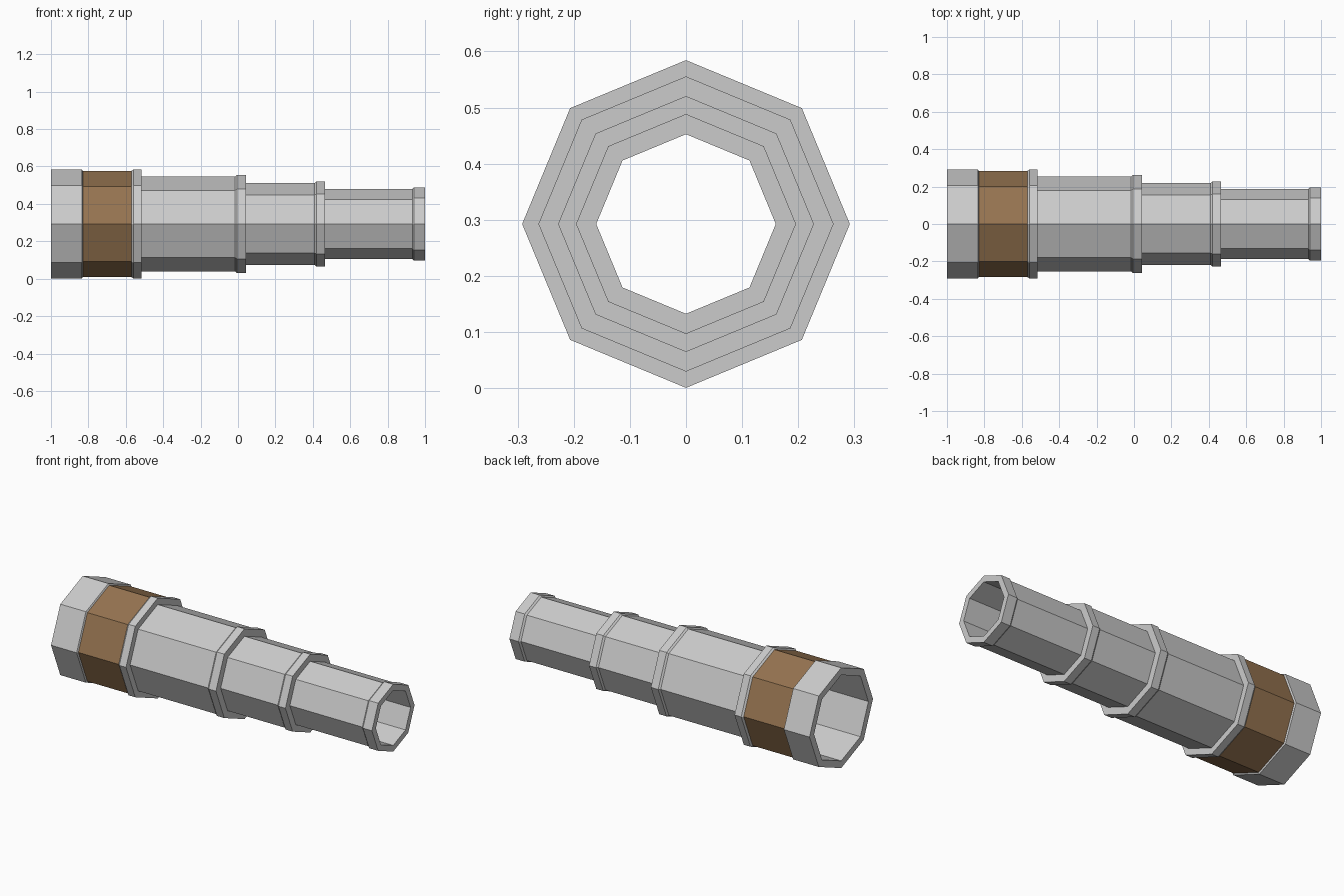
import bpy, bmesh, math

if "Cube" in bpy.data.objects:
    bpy.data.objects.remove(bpy.data.objects["Cube"])

SIDES = 8
AXIS_Z = 0.2925
WALL = 0.03


def material(name, rgb):
    m = bpy.data.materials.new(name)
    m.diffuse_color = (*rgb, 1)
    m.use_nodes = True
    m.node_tree.nodes["Principled BSDF"].inputs["Base Color"].default_value = m.diffuse_color
    return m


metal = material("pale grey metal", (0.60, 0.60, 0.60))
leather = material("brown leather", (0.30, 0.172, 0.08))


def tube(name, profile, wrap=None):
    """Turn a closed (x, radius) profile into an eight-sided tube along x."""
    bm = bmesh.new()
    rings = []
    for x, r in profile:
        ring = []
        for i in range(SIDES):
            a = 2 * math.pi * i / SIDES
            ring.append(bm.verts.new((x, r * math.sin(a), AXIS_Z + r * math.cos(a))))
        rings.append(ring)
    for k, a in enumerate(rings):
        k2 = (k + 1) % len(rings)
        b = rings[k2]
        for i in range(SIDES):
            j = (i + 1) % SIDES
            f = bm.faces.new((a[i], a[j], b[j], b[i]))
            # the leather covers one stretch of the outer profile
            f.material_index = 1 if k == wrap else 0
    bmesh.ops.recalc_face_normals(bm, faces=bm.faces)
    me = bpy.data.meshes.new(name)
    bm.to_mesh(me)
    bm.free()
    me.materials.append(metal)
    me.materials.append(leather)
    ob = bpy.data.objects.new(name, me)
    bpy.context.collection.objects.link(ob)
    return ob


# main barrel: wide end cap, leather grip, collar at the joint
tube("main_barrel", [
    (-1.0, 0.292), (-0.835, 0.292), (-0.830, 0.283),
    (-0.570, 0.283), (-0.560, 0.292), (-0.517, 0.292),
    (-0.517, 0.250), (-1.0, 0.250)], wrap=2)

# sliding draw tubes, each with a collar at its narrow end
# (name, start inside previous tube, collar start, end, radius, collar radius, bore)
draws = [
    ("large_draw_tube", -0.56, -0.015, 0.042, 0.2545, 0.263, 0.216),
    ("middle_draw_tube", 0.00, 0.410, 0.465, 0.2195, 0.228, 0.184),
    ("eyepiece_tube", 0.42, 0.932, 1.0, 0.1870, 0.196, 0.160),
]
for name, x0, xc, x1, r, rc, bore in draws:
    tube(name, [(x0, r), (xc, r), (xc + 0.01, rc), (x1, rc), (x1, bore), (x0, bore)])
